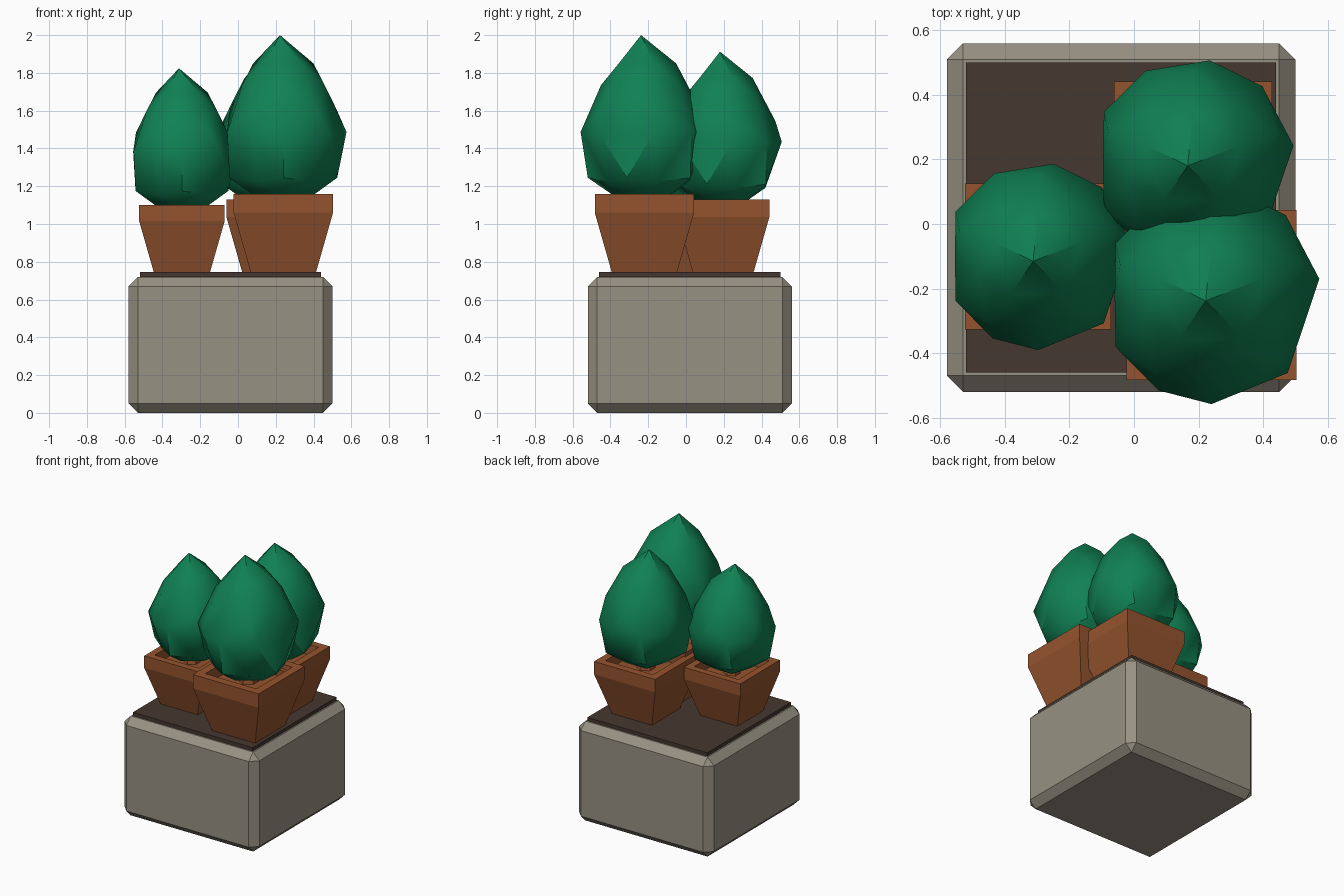
import bpy, bmesh
from math import atan2, cos, sin, radians, degrees, pi
from mathutils import Matrix

if "Cube" in bpy.data.objects:
    bpy.data.objects.remove(bpy.data.objects["Cube"])


def material(name, r, g, b):
    m = bpy.data.materials.new(name)
    m.use_nodes = True
    m.diffuse_color = (r, g, b, 1)
    m.node_tree.nodes["Principled BSDF"].inputs["Base Color"].default_value = (r, g, b, 1)
    return m


STONE = material("warm grey stone", 0.31, 0.285, 0.225)
SOIL = material("dark soil", 0.06, 0.038, 0.029)
CLAY = material("terracotta", 0.30, 0.088, 0.027)
LEAF = material("leaf green", 0.005, 0.22, 0.088)


def finish(bm, name, mat, loc=(0, 0, 0), scale=1):
    bmesh.ops.recalc_face_normals(bm, faces=bm.faces)
    me = bpy.data.meshes.new(name)
    bm.to_mesh(me)
    bm.free()
    me.materials.append(mat)
    ob = bpy.data.objects.new(name, me)
    ob.location = loc
    ob.scale = (scale,) * 3
    bpy.context.collection.objects.link(ob)
    return ob


def box(name, mat, centre, size, bevel=0):
    bm = bmesh.new()
    bmesh.ops.create_cube(bm, size=1, matrix=Matrix.Diagonal((*size, 1)))
    if bevel:
        bmesh.ops.bevel(bm, geom=bm.edges[:], offset=bevel, segments=1, affect='EDGES')
    return finish(bm, name, mat, centre)


def lathe(name, mat, profile, sides, loc, scale):
    """Loft regular rings of (corner radius, height), closed at both ends."""
    bm = bmesh.new()
    rings = []
    for r, z in profile:
        angles = [2 * pi * (i + 0.5) / sides for i in range(sides)]
        rings.append([bm.verts.new((r * cos(a), r * sin(a), z)) for a in angles])
    for low, high in zip(rings, rings[1:]):
        for i in range(sides):
            j = (i + 1) % sides
            bm.faces.new((low[i], low[j], high[j], high[i]))
    bm.faces.new(rings[0])
    bm.faces.new(rings[-1])
    return finish(bm, name, mat, loc, scale)


# Foliage: sphere levels mapped to (radius, height) of a pointed drop
LEVELS = {1: (0, 1.255), 0.851: (0.168, 1.105), 0.526: (0.23, 0.99),
          0.447: (0.297, 0.86), 0: (0.338, 0.742), -0.447: (0.30, 0.50),
          -0.526: (0.24, 0.48), -0.851: (0.155, 0.40), -1: (0, 0.37)}
# Uneven spacing of the widest ring, in degrees
TWIST = [8.5, 11, 8.5, 10, 7.5, 0, -7.5, -11, -18, -9.6]


def foliage(name, loc, scale):
    bm = bmesh.new()
    bmesh.ops.create_icosphere(bm, subdivisions=2, radius=1)
    ref = next(v for v in bm.verts if abs(v.co.z - 0.447) < 0.01)
    turn = pi / 2 - atan2(ref.co.y, ref.co.x)
    for v in bm.verts:
        level = min(LEVELS, key=lambda k: abs(k - v.co.z))
        r, z = LEVELS[level]
        a = atan2(v.co.y, v.co.x) + turn
        if level == 0:
            step = round(degrees(a) / 36) % 10
            a += radians(TWIST[step])
            if step == 5:
                r = 0.30
        lean = -0.018 if level == 1 else 0
        v.co = (r * cos(a) + lean, r * sin(a) + lean, z)
    ob = finish(bm, name, LEAF, loc, scale)
    bpy.ops.object.select_all(action='DESELECT')
    ob.select_set(True)
    bpy.context.view_layer.objects.active = ob
    bpy.ops.object.shade_smooth_by_angle(angle=radians(38))


# Planter block and soil slab
box("planter_block", STONE, (-0.04, 0.02, 0.36), (1.08, 1.08, 0.72), 0.05)
box("soil", SOIL, (-0.04, 0.02, 0.7275), (0.96, 0.96, 0.035))

# Three potted shrubs of different size
Q = 2 ** 0.5
POT = [(0.173 * Q, 0), (0.263 * Q, 0.315), (0.263 * Q, 0.415),
       (0.205 * Q, 0.415), (0.195 * Q, 0.34)]
TRUNK = [(0.07, 0.33), (0.05, 0.42)]
for label, x, y, s in (("front", 0.24, -0.22, 1), ("right", -0.297, -0.10, 0.86),
                       ("back", 0.183, 0.197, 0.93)):
    loc = (x, y, 0.745)
    lathe(label + "_pot", CLAY, POT, 4, loc, s)
    lathe(label + "_trunk", CLAY, TRUNK, 6, loc, s)
    foliage(label + "_foliage", loc, s)
